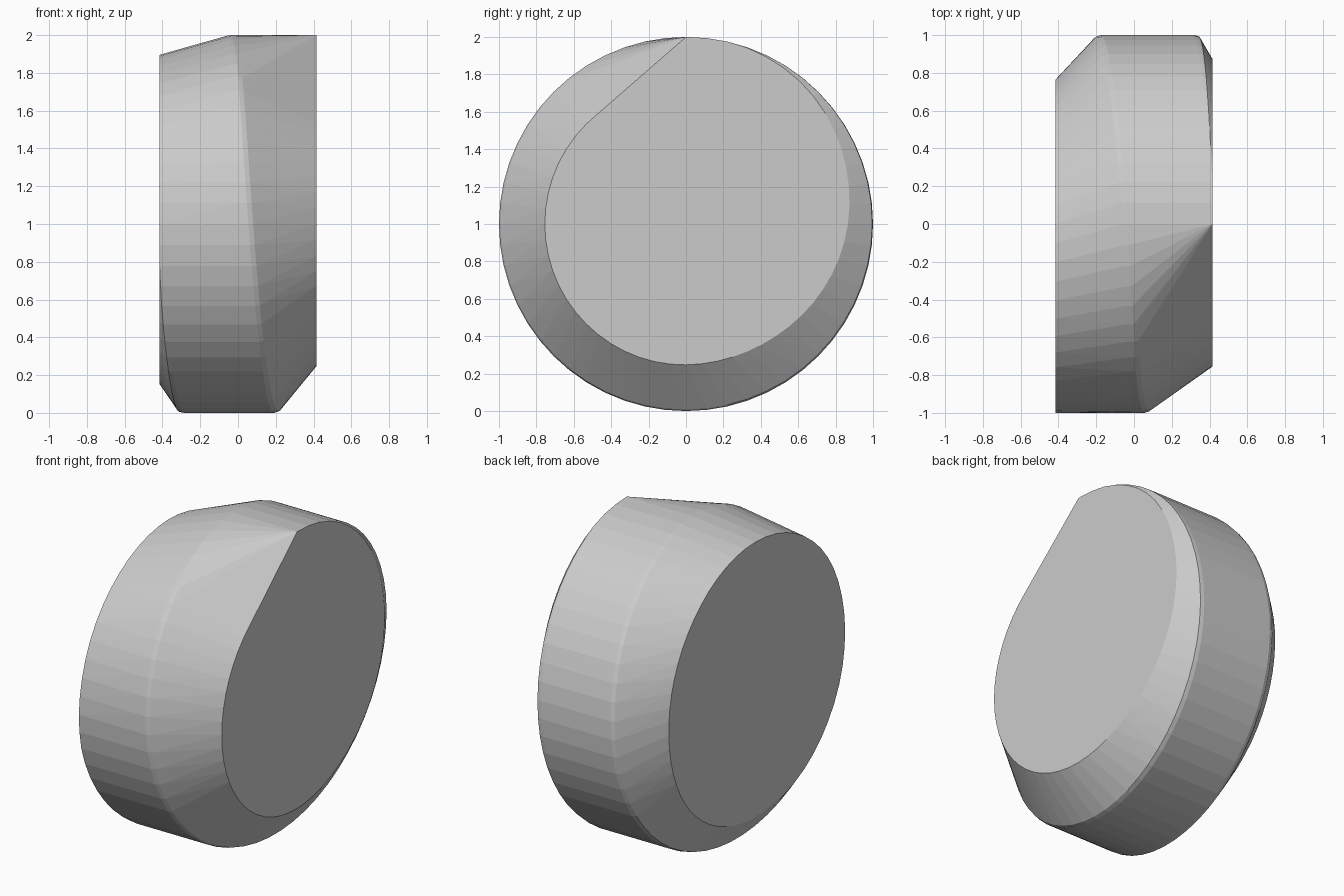
import bpy, bmesh
from math import sin, cos, radians

if "Cube" in bpy.data.objects:
    bpy.data.objects.remove(bpy.data.objects["Cube"], do_unlink=True)

SIDES = 56
HALF_WIDTH = 0.415


def blend(keys, a):
    """Smooth interpolation through (angle, value) pairs."""
    n = len(keys)
    for i in range(n - 1):
        (a0, v0), (a1, v1) = keys[i], keys[i + 1]
        if a <= a1:
            before, after = keys[max(i - 1, 0)], keys[min(i + 2, n - 1)]
            m0 = (v1 - before[1]) / (a1 - before[0]) * (a1 - a0)
            m1 = (after[1] - v0) / (after[0] - a0) * (a1 - a0)
            t = (a - a0) / (a1 - a0)
            return (v0 * (2 * t**3 - 3 * t**2 + 1) + m0 * (t**3 - 2 * t**2 + t)
                    + v1 * (3 * t**2 - 2 * t**3) + m1 * (t**3 - t**2))
    return keys[-1][1]


# Each side: the cap radius and the chamfer depth wind once around the disc.
# Left side winds from the top towards the front.
left_radius = [(0, .755), (160, .755), (203, .755), (230, .785), (279, .885),
               (318, .97), (345, 1), (360, 1)]
left_depth = [(0, .43), (90, .335), (180, .2), (270, .075), (335, .01), (360, 0)]
# Right side winds from the front towards the top.
right_radius = [(0, 1), (30, .98), (59, .94), (90, .89), (135, .81), (180, .765),
                (217, .777), (270, .84), (318, .96), (345, 1), (360, 1)]
right_depth = [(0, .43), (90, .355), (180, .215), (270, .105), (335, .01), (360, 0)]


def ring_direction(side, angle):
    a = radians(angle)
    if side > 0:
        return -sin(a), cos(a)
    return -cos(a), sin(a)


def add_side(bm, side, radius_keys, depth_keys):
    for i in range(SIDES):
        angle = 360 * i / SIDES
        y, z = ring_direction(side, angle)
        r = 1.0 if i == 0 else min(blend(radius_keys, angle), 1)
        depth = 0 if i == 0 else max(blend(depth_keys, angle), 0)
        # cap edge, softened rim, full rim
        soft = min(.025, depth * .5)
        for x, rad in ((HALF_WIDTH, r),
                       (HALF_WIDTH - depth, 1 - .008 * (1 - r) / .245),
                       (HALF_WIDTH - depth - soft, 1)):
            bm.verts.new((side * x, y * rad, 1 + z * rad))


# Disc body
bm = bmesh.new()
add_side(bm, 1, left_radius, left_depth)
add_side(bm, -1, right_radius, right_depth)
bmesh.ops.remove_doubles(bm, verts=bm.verts, dist=.001)
hull = bmesh.ops.convex_hull(bm, input=bm.verts)
loose = {v for v in hull["geom_interior"] + hull["geom_unused"]
         if isinstance(v, bmesh.types.BMVert) and not v.link_faces}
bmesh.ops.delete(bm, geom=list(loose), context='VERTS')
bmesh.ops.dissolve_limit(bm, angle_limit=radians(.5), verts=bm.verts, edges=bm.edges)
bmesh.ops.recalc_face_normals(bm, faces=bm.faces)
mesh = bpy.data.meshes.new("chamfered_disc")
bm.to_mesh(mesh)
bm.free()
disc = bpy.data.objects.new("chamfered_disc", mesh)
bpy.context.collection.objects.link(disc)

# Plain grey
grey = bpy.data.materials.new("light_grey")
grey.use_nodes = True
colour = (.6, .6, .6, 1)
grey.diffuse_color = colour
for node in grey.node_tree.nodes:
    if node.type == 'BSDF_PRINCIPLED':
        node.inputs["Base Color"].default_value = colour
mesh.materials.append(grey)
